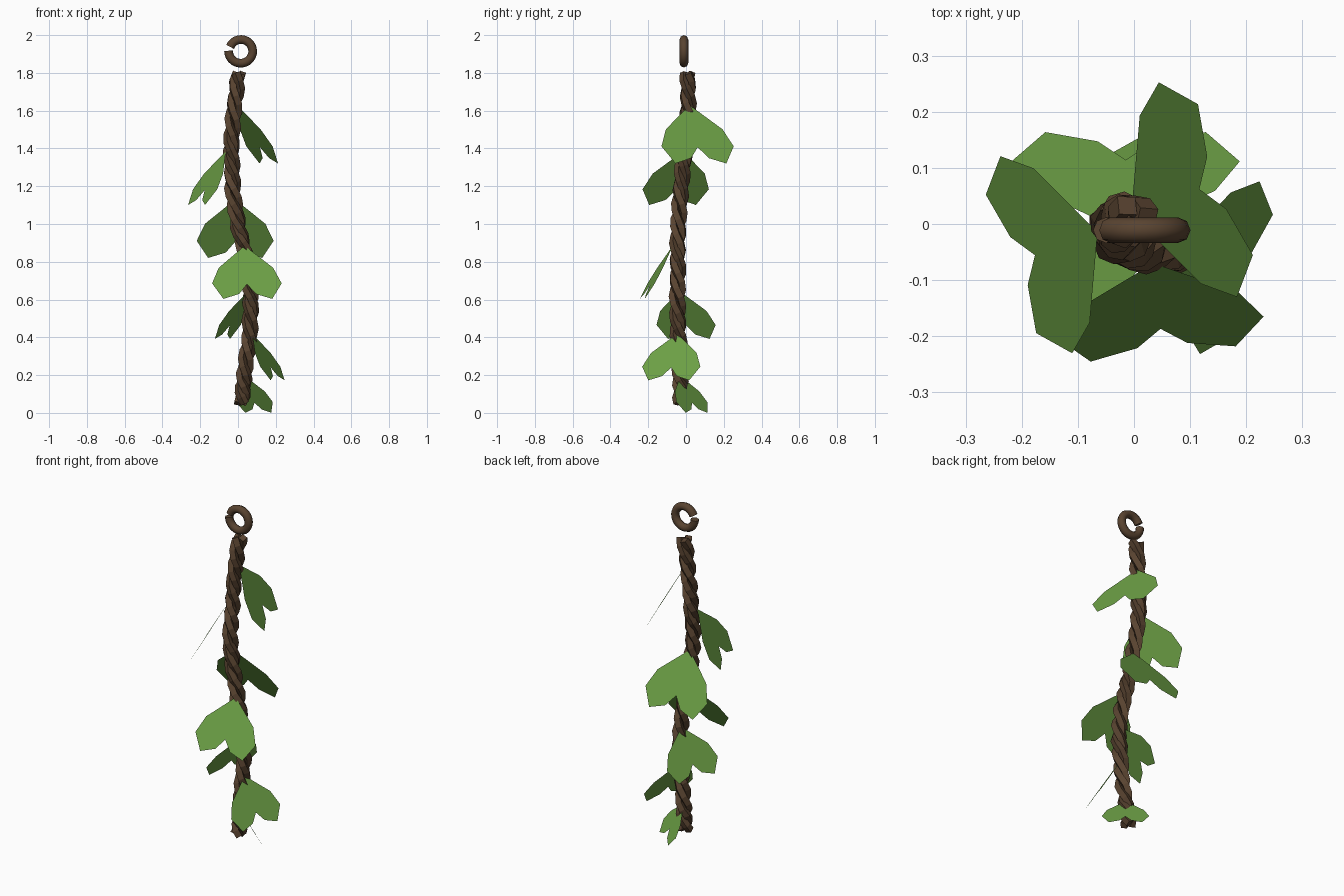
import bpy, bmesh
from math import sin, cos, pi, radians
from mathutils import Vector

cube = bpy.data.objects.get("Cube")
if cube:
    bpy.data.objects.remove(cube, do_unlink=True)


def material(name, rgb):
    m = bpy.data.materials.new(name)
    m.use_nodes = True
    m.diffuse_color = (*rgb, 1)
    node = next(n for n in m.node_tree.nodes if n.type == 'BSDF_PRINCIPLED')
    node.inputs["Base Color"].default_value = (*rgb, 1)
    node.inputs["Roughness"].default_value = 0.9
    return m


bark = material("bark_brown", (0.10, 0.057, 0.030))
green = material("leaf_green", (0.15, 0.35, 0.06))


def tube(name, points, radius, resolution):
    """Sweep a round section along points and turn it into a mesh."""
    curve = bpy.data.curves.new(name, 'CURVE')
    curve.dimensions = '3D'
    curve.bevel_depth = radius
    curve.bevel_resolution = resolution
    curve.use_fill_caps = True
    spline = curve.splines.new('POLY')
    spline.points.add(len(points) - 1)
    for p, co in zip(spline.points, points):
        p.co = (*co, 1)
    spline.use_smooth = resolution > 0
    ob = bpy.data.objects.new(name, curve)
    bpy.context.collection.objects.link(ob)
    bpy.ops.object.select_all(action='DESELECT')
    ob.select_set(True)
    bpy.context.view_layer.objects.active = ob
    bpy.ops.object.convert(target='MESH')
    ob = bpy.context.object
    ob.name = name
    ob.data.materials.clear()
    ob.data.materials.append(bark)
    return ob


# Centre line of the vine, from top to bottom
CENTRE = [Vector(p) for p in (
    (0.0, 0.012, 1.80), (-0.022, 0.01, 1.6), (-0.036, -0.003, 1.4),
    (-0.03, -0.028, 1.2), (0.0, -0.04, 1.0), (0.045, -0.045, 0.8),
    (0.07, -0.045, 0.6), (0.06, -0.04, 0.4), (0.035, -0.03, 0.2),
    (0.02, -0.025, 0.05))]


def centre_at(t):
    f = t * (len(CENTRE) - 1)
    i = min(int(f), len(CENTRE) - 2)
    return CENTRE[i].lerp(CENTRE[i + 1], f - i)


# Twisted strands
STRANDS, TURNS, STEPS = 3, 6.2, 44
for k in range(STRANDS):
    path = []
    for i in range(STEPS + 1):
        t = i / STEPS
        a = 2 * pi * (TURNS * t + k / STRANDS)
        path.append(centre_at(t) + Vector((cos(a), sin(a), 0)) * 0.024)
    tube(f"vine_strand_{k + 1}", path, 0.024, 0)

# Open hanging ring with a small gap on one side
arc = []
for i in range(25):
    t = i / 24
    a = radians(178 + 340 * t)
    r = 0.065 - 0.004 * t
    arc.append((0.015 + r * cos(a), -0.011, 1.915 + r * sin(a)))
ring = tube("hanging_ring", arc, 0.023, 2)
bpy.ops.object.shade_smooth_by_angle(angle=radians(50))

# Heart-shaped leaf: half outline as (side, down) pairs
HALF = [(0, 0), (0.145, 0.135), (0.185, 0.23), (0.13, 0.325),
        (0.045, 0.295), (0, 0.235)]
TILT = radians(30)


def leaf(name, base, heading, size):
    a = radians(heading)
    out = Vector((cos(a), sin(a), 0))
    side = Vector((-sin(a), cos(a), 0))
    down = out * sin(TILT) - Vector((0, 0, cos(TILT)))
    bm = bmesh.new()
    for s in (-1, 1):
        face = bm.faces.new([bm.verts.new(Vector(base) + size * (s * w * side + d * down))
                             for w, d in HALF])
        face.normal_update()
        if face.normal.dot(out) < 0:
            face.normal_flip()
    bmesh.ops.remove_doubles(bm, verts=bm.verts, dist=1e-5)
    mesh = bpy.data.meshes.new(name)
    bm.to_mesh(mesh)
    bm.free()
    mesh.materials.append(green)
    bpy.context.collection.objects.link(bpy.data.objects.new(name, mesh))


# Leaves from top to bottom: attachment, heading, size
LEAVES = [((-0.005, 0.018, 1.63), 20, 1.1),
          ((-0.065, -0.015, 1.385), 200, 1.01),
          ((-0.015, -0.015, 1.13), 90, 1.1),
          ((0.035, -0.07, 0.885), 276, 1.0),
          ((0.055, -0.035, 0.645), 160, 0.9),
          ((0.075, -0.045, 0.42), 341, 0.88),
          ((0.035, -0.03, 0.195), 50, 0.69)]
for n, spec in enumerate(LEAVES, 1):
    leaf(f"leaf_{n}", *spec)
